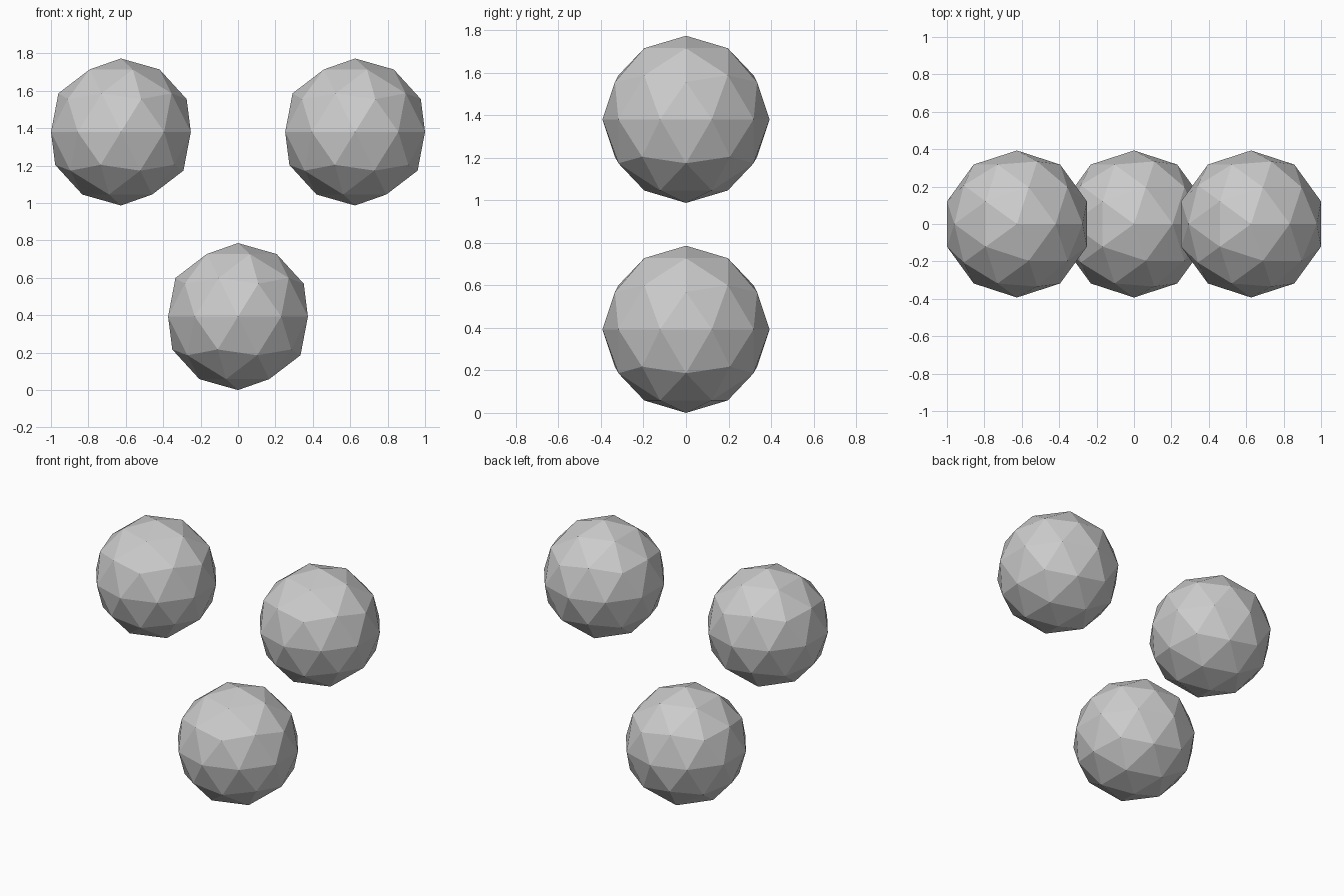
import bpy

if "Cube" in bpy.data.objects:
    bpy.data.objects.remove(bpy.data.objects["Cube"])

R = 0.393       # ball radius
CX = 0.626      # sideways offset of the upper pair
RISE = 0.987    # height of the upper pair above the lower ball


def ball(name, x, z):
    # flat-shaded, 80-sided geodesic ball
    bpy.ops.mesh.primitive_ico_sphere_add(subdivisions=2, radius=R, location=(x, 0, z))
    bpy.context.object.name = name


# one ball below, two above
ball("lower_ball", 0, R)
for side, sign in (("left", -1), ("right", 1)):
    ball(f"upper_ball_{side}", sign * CX, R + RISE)
